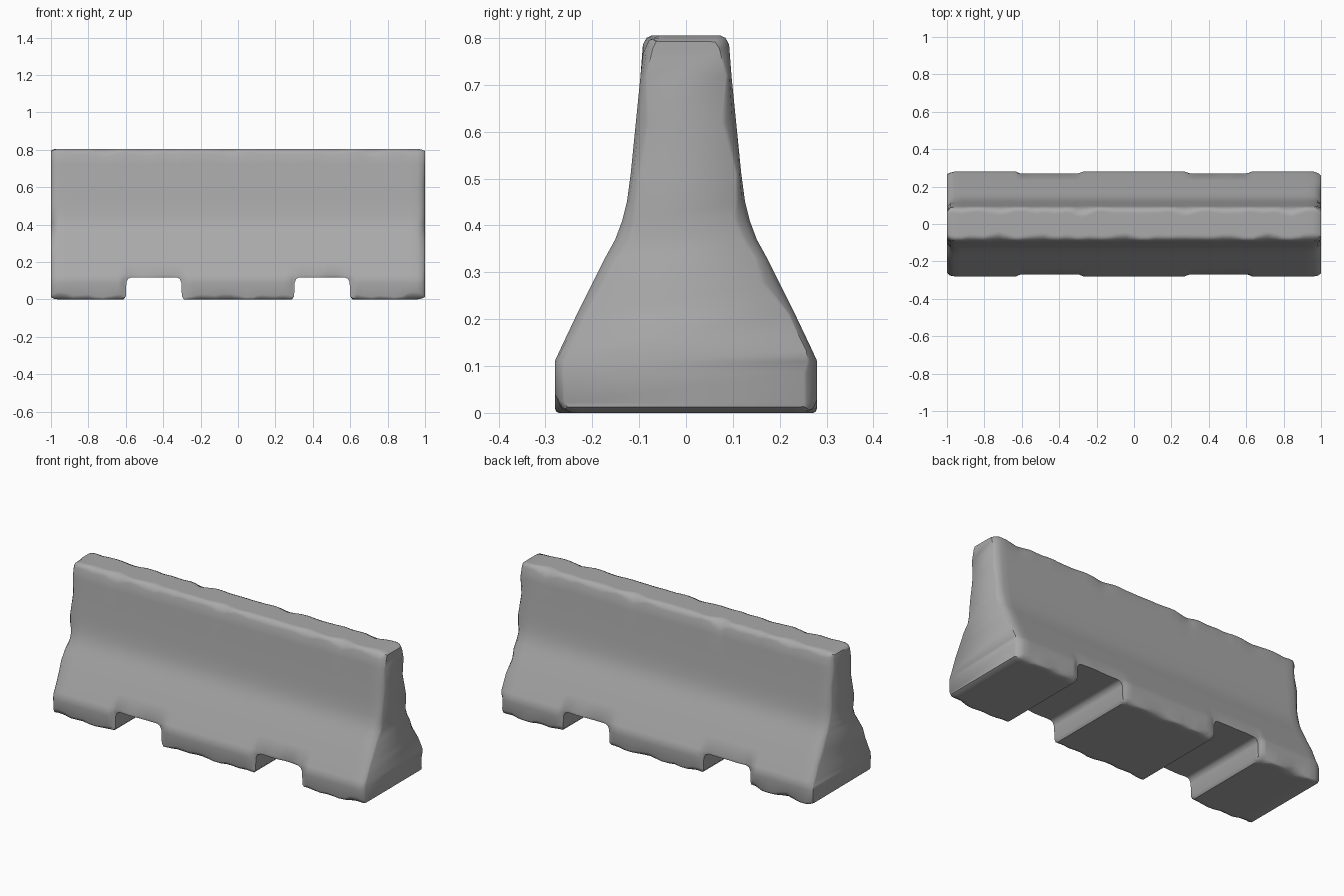
import bpy, bmesh, math
from mathutils import Vector, noise

if "Cube" in bpy.data.objects:
    bpy.data.objects.remove(bpy.data.objects["Cube"])

HEIGHT, BASE = 0.805, 0.28
NOTCHES = ((-0.6, -0.3), (0.3, 0.6))
# Distance inside a notch edge -> underside height, giving rounded corners
NOTCH_CURVE = ((-0.03, 0), (-0.012, 0), (0, 0.015), (0.003, 0.09),
               (0.012, 0.11), (0.03, 0.118))


def chip(x, y, z, scale=9):
    """Uneven wear amount from 0 to about 1."""
    return max(0, noise.noise(Vector((x * scale, y * 7, z * scale))) + 0.25)


def notch_depth(x):
    return max(min(x - a, b - x) for a, b in NOTCHES)


def underside(x):
    d = notch_depth(x)
    if d <= NOTCH_CURVE[0][0]:
        return 0
    for (d0, z0), (d1, z1) in zip(NOTCH_CURVE, NOTCH_CURVE[1:]):
        if d <= d1 + 1e-6:
            return z0 + (z1 - z0) * (d - d0) / (d1 - d0)
    return NOTCH_CURVE[-1][1]


def half_profile(x, side):
    """Worn half cross-section, from the top centre to the bottom centre."""
    t = 0.016 + 0.03 * chip(x, side, 1)
    c = 0.008 + 0.04 * chip(x, side, 3)
    pts = [(0, HEIGHT), (0.078 - t, HEIGHT), (0.09 - t, HEIGHT),
           (0.089 - 0.3 * t, HEIGHT - 0.3 * t), (0.092, HEIGHT - 1.2 * t),
           (0.097, 0.72), (0.107, 0.62), (0.118, 0.51), (0.126, 0.45),
           (0.136, 0.41), (0.151, 0.37), (0.173, 0.33), (0.2, 0.276),
           (0.233, 0.21), (0.27, 0.132), (BASE, 0.11), (BASE, 0.085),
           (BASE, 0.004 + c), (BASE - 0.35 * c, 0.35 * c), (BASE - c, 0),
           (BASE - c - 0.02, 0), (0.12, 0), (0, 0)]
    # Notch recess and the worn rim around it
    low = underside(x)
    rim = min(1, max(0, 1 + notch_depth(x) / 0.03))
    limit = BASE - rim * (0.01 + 0.012 * chip(x, side, 5))
    # Rounded, chipped ends
    gap = 1 - abs(x)
    end = max(0, 1 - gap / 0.035) ** 2
    out = []
    for y, z in pts:
        e = end * (0.012 + 0.035 * chip(x, side, z)
                   + 0.012 * math.exp(-((z - 0.38) / 0.05) ** 2))
        y = min(y, limit) if z < 0.13 else y
        y = max(0, y - e)
        z = min(max(z, low, 0.6 * e), HEIGHT - 0.7 * e)
        out.append((side * y, z))
    return out


# Stations along the length, denser at the ends and notch edges
stations = {round(-0.96 + 0.04 * i, 4) for i in range(49)}
for a, b in NOTCHES:
    stations = {s for s in stations if min(abs(s - a), abs(s - b)) > 0.034}
    stations |= {round(a + d, 4) for d, _ in NOTCH_CURVE}
    stations |= {round(b - d, 4) for d, _ in NOTCH_CURVE}
for s in (-1, 1):
    stations |= {s, s * 0.994, s * 0.983}

# Barrier body lofted through the stations
bm = bmesh.new()
rings = []
for x in sorted(stations):
    right = half_profile(x, 1)
    left = half_profile(x, -1)
    loop = right + left[-2:0:-1]
    rings.append([bm.verts.new((x, y, z)) for y, z in loop])
n = len(rings[0])
for r0, r1 in zip(rings, rings[1:]):
    for i in range(n):
        j = (i + 1) % n
        bm.faces.new((r0[i], r0[j], r1[j], r1[i]))

# End caps bridged from side to side
for ring in (rings[0], rings[-1]):
    for i in range(n // 2):
        quad = [ring[i], ring[i + 1], ring[(n - i - 1) % n], ring[(n - i) % n]]
        bm.faces.new(list(dict.fromkeys(quad)))

bmesh.ops.remove_doubles(bm, verts=bm.verts, dist=0.0002)
bmesh.ops.dissolve_degenerate(bm, edges=bm.edges, dist=0.0001)
bmesh.ops.recalc_face_normals(bm, faces=bm.faces)
mesh = bpy.data.meshes.new("concrete_barrier")
bm.to_mesh(mesh)
bm.free()

# Concrete colour
concrete = bpy.data.materials.new("concrete grey")
concrete.use_nodes = True
grey = (0.4, 0.4, 0.4, 1)
concrete.diffuse_color = grey
concrete.node_tree.nodes["Principled BSDF"].inputs["Base Color"].default_value = grey
mesh.materials.append(concrete)

barrier = bpy.data.objects.new("concrete_barrier", mesh)
bpy.context.collection.objects.link(barrier)
bpy.ops.object.select_all(action="DESELECT")
barrier.select_set(True)
bpy.context.view_layer.objects.active = barrier
bpy.ops.object.shade_smooth_by_angle(angle=math.radians(50))
